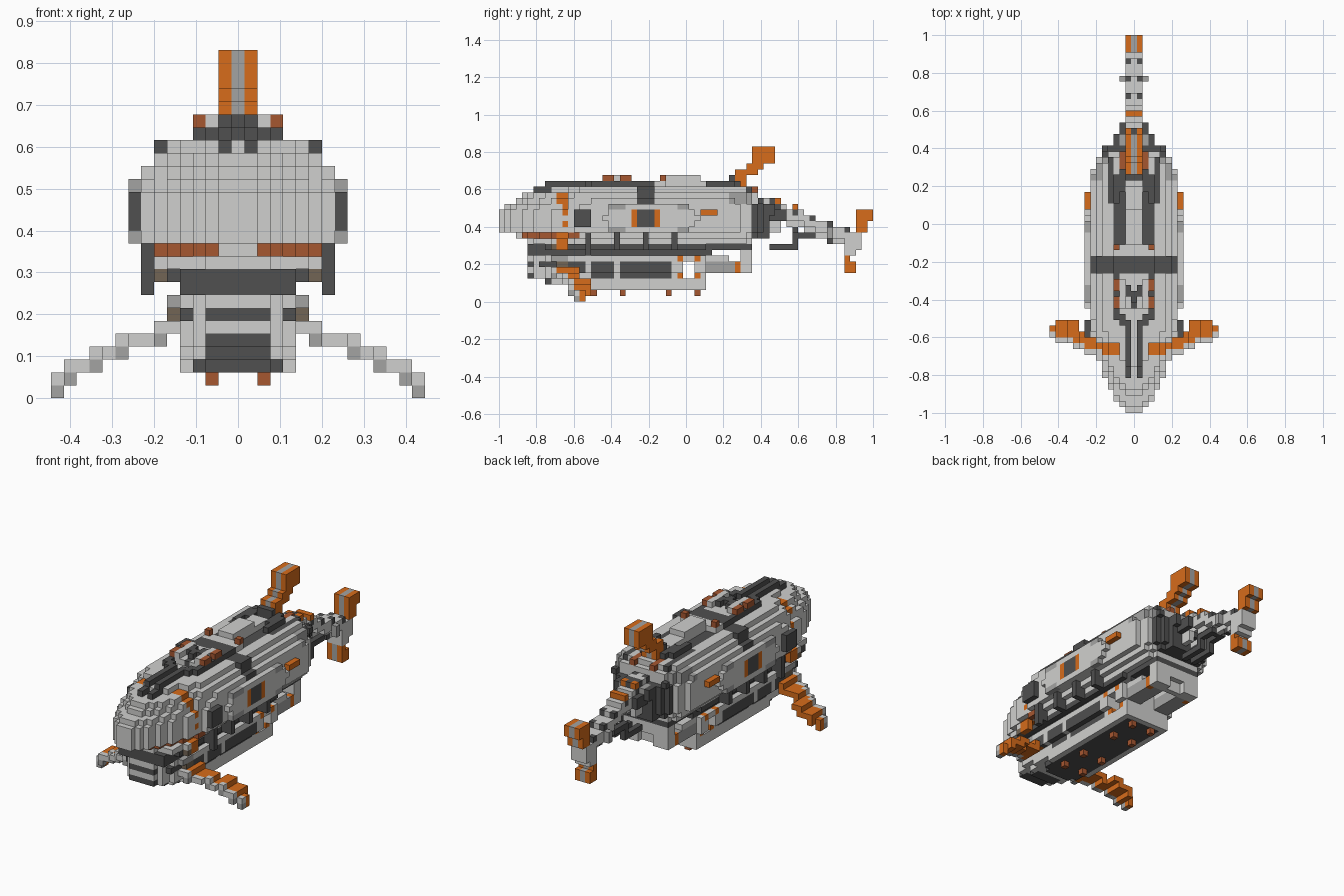
import bpy
import bmesh
from math import sqrt
from mathutils import Vector

cube = bpy.data.objects.get("Cube")
if cube:
    bpy.data.objects.remove(cube, do_unlink=True)

UNIT = 2 / 65          # edge of one block
LIGHT, MID, DARK, ORANGE, BROWN, OLIVE = range(6)
COLOURS = [("light_grey", (.63, .63, .62)), ("mid_grey", (.37, .37, .365)),
           ("dark_grey", (.08, .08, .08)), ("orange", (.68, .15, .011)),
           ("red_brown", (.38, .095, .03)), ("olive_brown", (.17, .13, .09))]
materials = []
for name, rgb in COLOURS:
    m = bpy.data.materials.new(name)
    m.use_nodes = True
    m.diffuse_color = (*rgb, 1)
    m.node_tree.nodes["Principled BSDF"].inputs["Base Color"].default_value = (*rgb, 1)
    materials.append(m)

blocks = {}            # (x, y, z) block index -> (part, colour)


def box(part, xs, ys, zs, colour):
    """Fill an inclusive block range, mirrored left to right; None carves."""
    for i in range(xs[0], xs[1] + 1):
        for j in range(ys[0], ys[1] + 1):
            for k in range(zs[0], zs[1] + 1):
                for cell in ((i, j, k), (-i, j, k)):
                    if colour is None:
                        blocks.pop(cell, None)
                    else:
                        blocks[cell] = (part, colour)


# Hull: layers of (height, half width, first row, last row), rounded at both ends
def hull_colour(i, j, k):
    stripe = j in (10, 11)
    if 24 <= j <= 26 and k >= 17:
        return DARK
    if stripe and (i >= 3 and k in (17, 18) or k <= 11 and i >= 2):
        return ORANGE
    if j == 11 and k in (13, 15, 16):
        return ORANGE
    if k == 11 and (j < 10 and i >= 2 or i == 6 and j < 14):
        return BROWN
    if j >= 44 and k <= 16:
        return DARK
    if 40 <= j <= 43 and i >= 5 and k in (17, 18):
        return MID
    return LIGHT


LAYERS = [(10, 5, 9, 43), (11, 6, 3, 44), (12, 7, 0, 45), (13, 7, 0, 45),
          (14, 7, 0, 45), (15, 7, 0, 45), (16, 7, 1, 45), (17, 7, 3, 44),
          (18, 6, 4, 44), (19, 5, 8, 43)]
for k, width, first, last in LAYERS:
    for j in range(first, last + 1):
        # the stripe rows keep the width of the row before them
        grown = (9 if j in (10, 11) else j) - first
        w = min(width, int(1 + 1.7 * sqrt(grown)), int(4 + 1.5 * sqrt(last - j)))
        for i in range(w + 1):
            box("hull", (i, i), (j, j), (k, k), hull_colour(i, j, k))

# Raised side panels with portholes and orange trim
for k, inset in ((12, 3), (13, 1), (14, 0), (15, 1), (16, 3)):
    box("side_panel", (8, 8), (18 + inset, 34 - inset), (k, k), LIGHT)
for k in (12, 16):
    box("side_panel", (8, 8), (19, 21), (k, k), MID)
    box("side_panel", (8, 8), (31, 32), (k, k), MID)
box("porthole_trim", (8, 8), (23, 27), (13, 15), ORANGE)
box("porthole", (8, 8), (24, 26), (13, 15), DARK)
box("side_lamp", (8, 8), (35, 37), (15, 15), ORANGE)
box("front_window", (8, 8), (13, 15), (13, 15), DARK)

# Dark strap over the back
box("strap", (6, 6), (24, 26), (19, 19), DARK)
box("strap", (0, 3), (24, 26), (20, 20), DARK)

# Top rails opening into a fork around the hatch
box("top_rail", (1, 1), (6, 8), (19, 19), DARK)
box("top_rail", (1, 1), (8, 14), (20, 20), DARK)
for step in range(3):
    box("top_rail", (1 + step, 1 + step), (14 + step, 15 + step), (20, 20), DARK)
box("top_rail", (3, 3), (16, 23), (20, 20), DARK)
box("top_beacon", (3, 3), (18, 19), (21, 21), BROWN)
box("top_beacon", (3, 3), (21, 22), (21, 21), BROWN)
box("top_hatch", (0, 2), (18, 23), (20, 20), LIGHT)
box("top_hatch", (2, 2), (18, 22), (21, 21), LIGHT)
box("hatch_mark", (0, 0), (18, 18), (20, 20), DARK)
box("hatch_mark", (0, 0), (19, 20), (20, 21), DARK)
box("hatch_mark", (1, 1), (20, 21), (20, 21), DARK)

# Rear deck with a sunken dark channel on each side
box("rear_deck", (0, 1), (27, 38), (20, 20), LIGHT)
box("rear_deck", (2, 3), (27, 28), (20, 20), LIGHT)
box("rear_deck", (0, 1), (29, 34), (21, 21), LIGHT)
box("deck_beacon", (3, 3), (28, 28), (21, 21), BROWN)
box("deck_channel", (2, 3), (29, 38), (19, 19), DARK)
box("rear_rail", (3, 3), (36, 40), (20, 20), DARK)
box("rear_rail", (4, 4), (36, 43), (19, 19), DARK)
box("rear_rail", (2, 2), (38, 41), (20, 20), DARK)
box("rear_rail", (5, 5), (45, 45), (17, 17), DARK)
box("rear_brick", (2, 2), (42, 44), (19, 19), BROWN)

# Upper and tail fins, orange cheeks either side of a grey core
UPPER_FIN = [((41, 42), (20, 22)), ((42, 44), (22, 22)), ((43, 45), (23, 23)),
             ((44, 47), (24, 26))]
TAIL_FIN = [((62, 63), (12, 13)), ((62, 64), (14, 15)), ((60, 61), (5, 6)),
            ((60, 60), (7, 7))]
box("fin_mount", (0, 1), (40, 41), (19, 21), DARK)
for part, pieces in (("upper_fin", UPPER_FIN), ("tail_fin", TAIL_FIN)):
    for ys, zs in pieces:
        box(part, (1, 1), ys, zs, ORANGE)
        box(part, (0, 0), ys, zs, MID)

# Tail boom sloping down to the rear
box("tail_collar", (0, 3), (45, 46), (11, 16), DARK)
box("tail_collar", (0, 1), (45, 48), (17, 17), DARK)
box("tail_collar", (2, 2), (46, 49), (14, 15), DARK)
box("tail_collar", (3, 3), (46, 47), (15, 16), DARK)
box("tail_collar", (2, 2), (46, 47), (16, 16), MID)
for j in range(45, 62):
    middle = round(15 - .36 * (j - 48))
    box("tail_boom", (0, 1), (j, j), (middle, middle + 1), LIGHT)
    box("tail_boom", (0, 0), (j, j), (middle - 1, middle - 1), LIGHT)
    if j % 3 == 0:
        box("tail_boom", (1, 1), (j, j), (middle + 1, middle + 1), DARK)
        box("tail_boom", (0, 0), (j, j), (middle - 2, middle - 2), DARK)
box("tail_boom", (0, 1), (60, 61), (8, 11), LIGHT)
box("tail_boom", (0, 1), (62, 62), (9, 11), LIGHT)
box("tail_nub", (2, 2), (57, 57), (11, 12), MID)
box("tail_lamp", (1, 1), (48, 48), (17, 17), ORANGE)
box("tail_lamp", (0, 1), (51, 51), (16, 16), ORANGE)
box("tail_brace", (1, 1), (47, 51), (9, 9), DARK)
box("tail_brace", (1, 1), (47, 48), (12, 13), LIGHT)
box("tail_brace", (1, 1), (51, 51), (10, 11), DARK)
box("tail_brace", (1, 1), (52, 54), (11, 11), DARK)

# Gondola under the hull
for k, width, first in ((2, 4, 12), (3, 4, 8), (4, 4, 5), (5, 5, 5), (6, 5, 5), (7, 5, 5)):
    for j in range(first, 36):
        w = min(width, int(2 + 1.2 * sqrt(j - first)))
        box("gondola", (0, w), (j, j), (k, k), LIGHT)
    box("gondola_nose", (0, 2), (first, first + 1), (k, k), LIGHT if k in (5, 7) else DARK)
box("keel", (0, 3), (13, 34), (2, 2), DARK)
for ys in ((16, 19), (21, 29)):
    box("gondola_window", (4, 4), ys, (4, 4), DARK)
    box("gondola_window", (5, 5), ys, (5, 6), DARK)
box("gondola_front", (4, 4), (7, 9), (6, 6), DARK)
box("gondola_front", (5, 5), (10, 11), (6, 6), OLIVE)
box("gondola_front", (5, 5), (9, 11), (7, 7), MID)
box("gondola_front", (5, 5), (12, 14), (5, 6), DARK)
box("opening_trim", (4, 5), (31, 34), (5, 7), LIGHT)
for j in (31, 34):
    box("opening_trim", (4, 4), (j, j), (4, 4), ORANGE)
    box("opening_trim", (5, 5), (j, j), (7, 7), ORANGE)
box("opening", (0, 6), (32, 33), (4, 6), None)
for j in (16, 21, 29, 34):
    box("keel_peg", (2, 2), (j, j), (1, 1), BROWN)

# Dark frame joining gondola and hull
box("frame", (0, 4), (5, 36), (8, 8), DARK)
box("frame", (0, 4), (5, 43), (9, 9), DARK)
box("frame", (0, 2), (5, 8), (10, 10), LIGHT)
box("frame", (3, 5), (6, 9), (10, 10), LIGHT)
box("frame", (5, 5), (8, 35), (9, 9), DARK)
box("frame", (6, 6), (9, 9), (10, 10), LIGHT)
box("frame", (6, 6), (9, 9), (9, 9), OLIVE)
box("frame", (6, 6), (10, 11), (9, 10), ORANGE)
for j in (15, 20, 25, 30):
    box("hull_post", (6, 7), (j, j), (9, 11), DARK)
box("hull_post", (7, 7), (15, 15), (8, 9), DARK)

# Open rear platform, a U-shaped ring with a raised back wall
box("rear_platform", (2, 4), (36, 41), (5, 6), MID)
box("rear_platform", (2, 4), (36, 39), (7, 7), LIGHT)
box("rear_platform", (0, 4), (42, 43), (5, 8), LIGHT)
box("rear_platform", (0, 1), (43, 43), (5, 6), None)
box("platform_lamp", (4, 4), (41, 41), (5, 6), ORANGE)

# Stepped side fins: light leading edge, orange trailing blade
FIN_STEPS = [(3, 6, 5), (7, 9, 4), (10, 11, 3), (12, 13, 2), (14, 14, 1)]
for inner, outer, top in FIN_STEPS:
    for i in range(inner, outer + 1):
        lead = 9 if i < 7 else round(10 + (i - 7) * .4)
        trail = 13 if i < 10 else 14 if i == 14 else 15
        box("side_fin", (i, i), (lead, trail), (top, top), ORANGE)
        box("side_fin", (i, i), (lead, lead), (top, top), LIGHT)
    box("side_fin", (outer, outer), (lead + 1, trail), (top - 1, top - 1), ORANGE)
    box("side_fin", (outer, outer), (lead, lead), (top - 1, top - 1), MID)

# Turn each part's exposed block sides into a mesh
SIDES = [Vector(d) for d in ((1, 0, 0), (-1, 0, 0), (0, 1, 0), (0, -1, 0), (0, 0, 1), (0, 0, -1))]
for part in sorted({p for p, c in blocks.values()}):
    bm = bmesh.new()
    for cell, (owner, colour) in blocks.items():
        if owner != part:
            continue
        centre = Vector(cell) + Vector((0, .5, .5))
        for n in SIDES:
            if tuple(int(a + b) for a, b in zip(cell, n)) in blocks:
                continue
            u = Vector((n.y, n.z, n.x))
            v = n.cross(u)
            corners = [n + u + v, n - u + v, n - u - v, n + u - v]
            face = bm.faces.new([bm.verts.new((centre + c / 2) * UNIT - Vector((0, 1, 0)))
                                 for c in corners])
            face.material_index = colour
    bmesh.ops.remove_doubles(bm, verts=bm.verts, dist=UNIT / 100)
    mesh = bpy.data.meshes.new(part)
    bm.to_mesh(mesh)
    bm.free()
    for m in materials:
        mesh.materials.append(m)
    bpy.context.collection.objects.link(bpy.data.objects.new(part, mesh))
